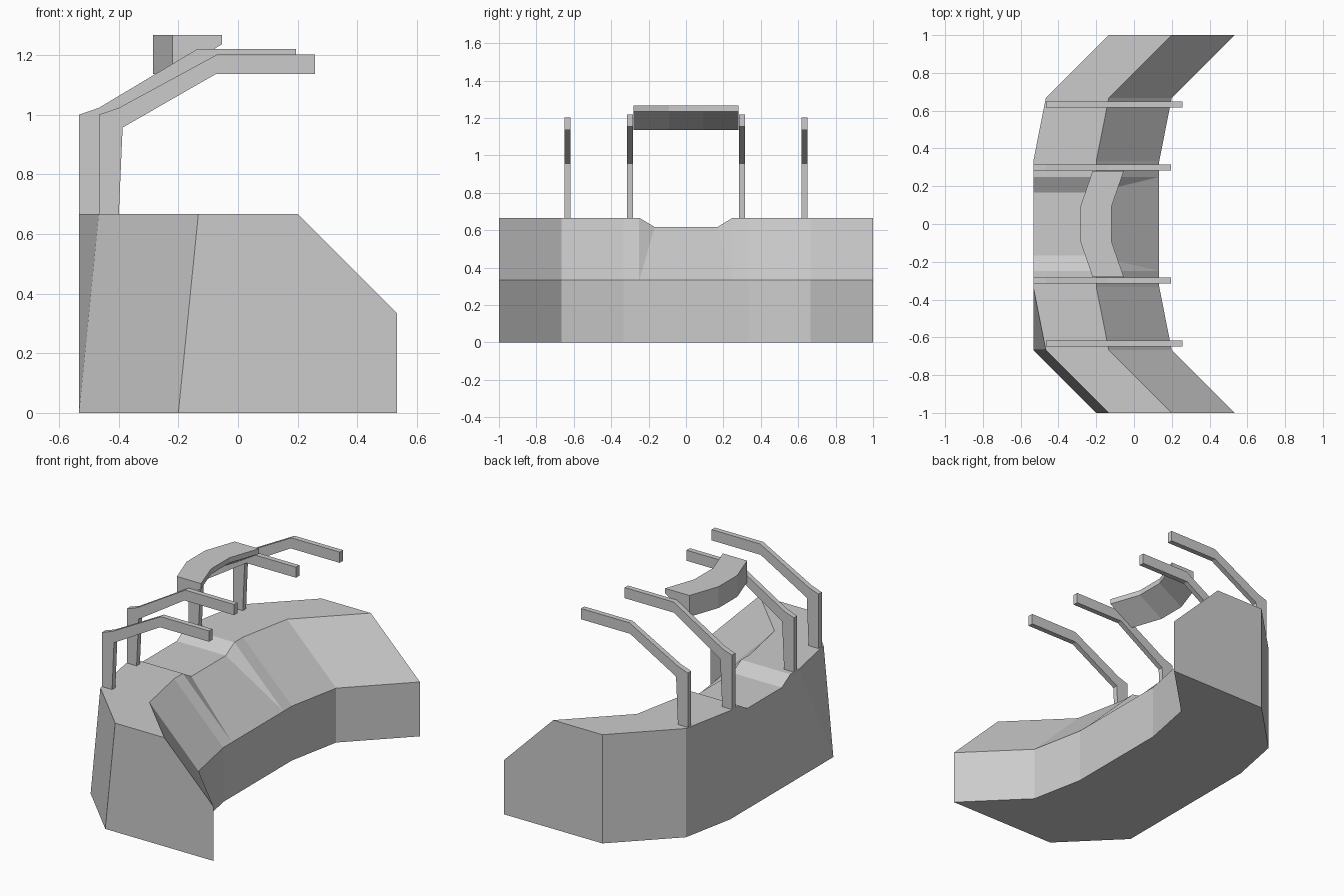
import bpy
import bmesh

if "Cube" in bpy.data.objects:
    bpy.data.objects.remove(bpy.data.objects["Cube"], do_unlink=True)

# One plain grey for everything
GREY = (0.6, 0.6, 0.6, 1.0)
grey = bpy.data.materials.new("plain grey")
grey.use_nodes = True
grey.diffuse_color = GREY
shader = next(n for n in grey.node_tree.nodes if n.type == "BSDF_PRINCIPLED")
shader.inputs["Base Color"].default_value = GREY


def loft(name, rings, diagonals=()):
    """Skin closed rings of points; diagonals lists (ring, corner, ring, corner) creases."""
    bm = bmesh.new()
    rows = [[bm.verts.new(p) for p in ring] for ring in rings]
    for a, b in zip(rows, rows[1:]):
        for i in range(len(a)):
            j = (i + 1) % len(a)
            bm.faces.new((a[i], a[j], b[j], b[i]))
    bm.faces.new(rows[0])
    bm.faces.new(rows[-1])
    for r, i, s, j in diagonals:
        bmesh.ops.connect_verts(bm, verts=[rows[r][i], rows[s][j]])
    bmesh.ops.remove_doubles(bm, verts=bm.verts, dist=0.0005)
    bmesh.ops.recalc_face_normals(bm, faces=bm.faces)
    mesh = bpy.data.meshes.new(name)
    bm.to_mesh(mesh)
    bm.free()
    mesh.materials.append(grey)
    obj = bpy.data.objects.new(name, mesh)
    bpy.context.collection.objects.link(obj)
    return obj


# Curved barrier: stations of (top y, low y, outer low x, outer top x, top z)
THIRD = 1 / 3
WIDTH = THIRD
OUTER, BEND, END = -0.533, -0.467, -0.133
stations = [
    (-1, -1, -0.2, END, 2 * THIRD),
    (-2 * THIRD, -2 * THIRD, OUTER, BEND, 2 * THIRD),
    (-THIRD, -THIRD, OUTER, OUTER, 2 * THIRD),
    (-0.25, -0.25, OUTER, OUTER, 2 * THIRD),
    (-0.167, -0.25, OUTER, OUTER, 0.617),
    (0.167, 0.25, OUTER, OUTER, 0.617),
    (0.25, 0.25, OUTER, OUTER, 2 * THIRD),
    (THIRD, THIRD, OUTER, OUTER, 2 * THIRD),
    (2 * THIRD, 2 * THIRD, BEND, BEND, 2 * THIRD),
    (1, 1, END, END, 2 * THIRD),
]
rings = []
for top_y, low_y, low_x, top_x, top_z in stations:
    crest, foot = top_x + WIDTH, top_x + 2 * WIDTH
    rings.append([(low_x, low_y, 0), (top_x, top_y, top_z), (crest, top_y, top_z),
                  (foot, low_y, THIRD), (foot, low_y, 0)])
loft("barrier_wall", rings, diagonals=[(1, 0, 2, 1)])

# Bent support bars, mirrored front to back
outer_bar = [(-0.467, 0.66), (-0.467, 1.0), (-0.4, 1.023), (-0.07, 1.202), (0.258, 1.202),
             (0.258, 1.136), (-0.075, 1.136), (-0.387, 0.957), (-0.4, 0.66)]
inner_bar = [(-0.533, 0.66), (-0.533, 1.0), (-0.467, 1.023), (-0.137, 1.22), (0.195, 1.22),
             (0.195, 1.155), (-0.142, 1.155), (-0.453, 0.957), (-0.467, 0.66)]
for label, profile, y in (("outer", outer_bar, 0.633), ("inner", inner_bar, 0.3)):
    for side, sign in (("front", -1), ("back", 1)):
        loft(f"{label}_{side}_bar",
             [[(x, sign * y + d, z) for x, z in profile] for d in (-0.016, 0.016)])

# Small bent canopy between the inner bars
section = [(0, 1.137), (0, 1.268), (0.165, 1.268), (0.165, 1.236)]
path = [(-0.28, -0.219), (-0.09, -0.285), (0.09, -0.285), (0.28, -0.219)]
loft("canopy", [[(x + dx, y, z) for dx, z in section] for y, x in path])
